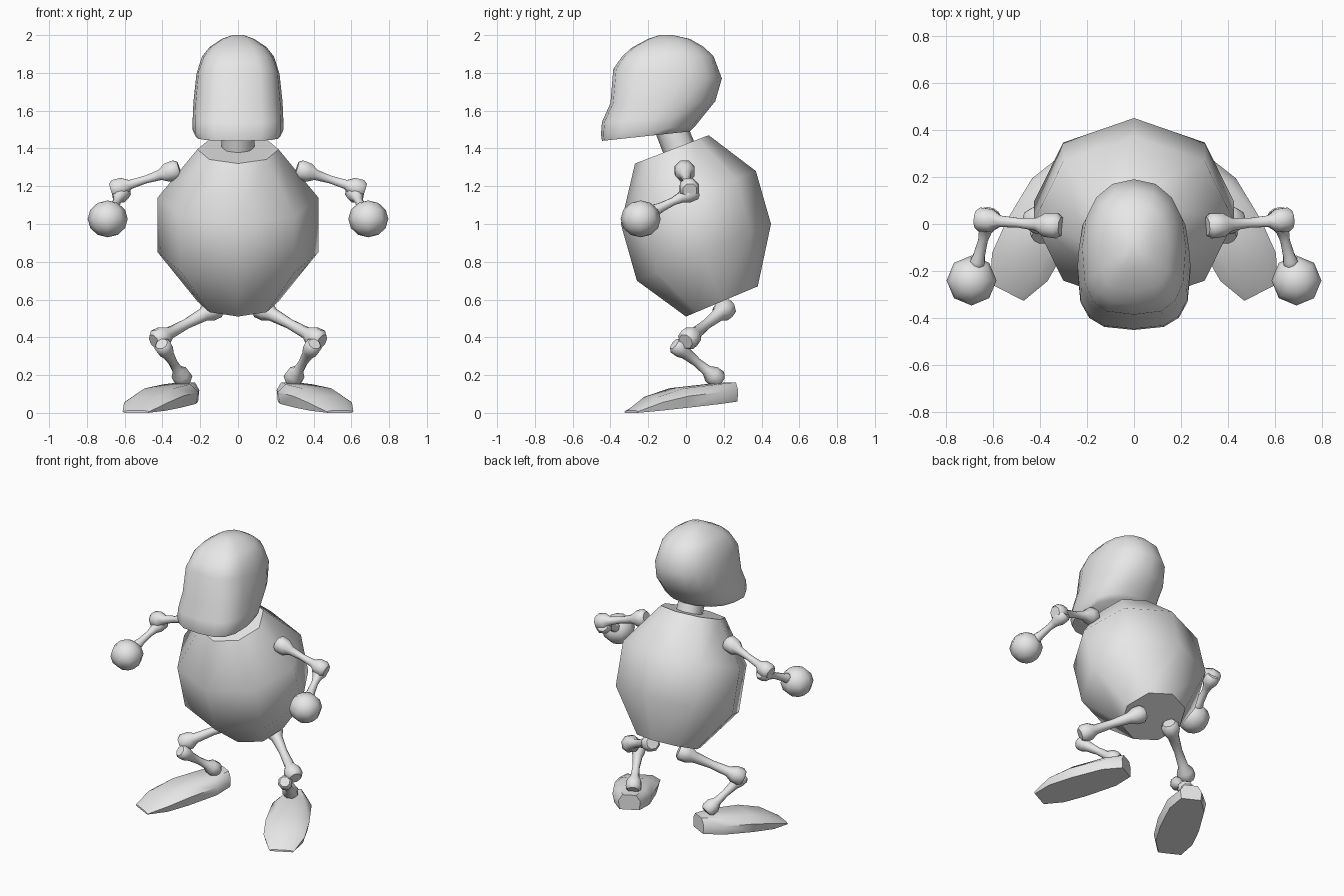
import bpy, bmesh, math
from mathutils import Vector

if "Cube" in bpy.data.objects:
    bpy.data.objects.remove(bpy.data.objects["Cube"])

grey = bpy.data.materials.new("plain_grey")
grey.diffuse_color = (0.8, 0.8, 0.8, 1)
grey.use_nodes = True
grey.node_tree.nodes["Principled BSDF"].inputs["Base Color"].default_value = grey.diffuse_color


def finish(name, bm, angle=50):
    bmesh.ops.recalc_face_normals(bm, faces=bm.faces)
    mesh = bpy.data.meshes.new(name)
    bm.to_mesh(mesh)
    bm.free()
    mesh.materials.append(grey)
    ob = bpy.data.objects.new(name, mesh)
    bpy.context.collection.objects.link(ob)
    bpy.ops.object.select_all(action='DESELECT')
    ob.select_set(True)
    bpy.context.view_layer.objects.active = ob
    bpy.ops.object.shade_smooth_by_angle(angle=math.radians(angle))
    return ob


def loft(name, rings, angle=50):
    """Skin a list of closed rings and cap both ends."""
    bm = bmesh.new()
    vr = [[bm.verts.new(p) for p in r] for r in rings]
    n = len(vr[0])
    for a, b in zip(vr, vr[1:]):
        for i in range(n):
            j = (i + 1) % n
            bm.faces.new((a[i], a[j], b[j], b[i]))
    bm.faces.new(vr[0])
    bm.faces.new(vr[-1])
    return finish(name, bm, angle)


def section(front, back, half, n, power_front=2.0, power_back=2.0):
    """Ring spanning two (y, z) points on the centre plane, with a half width in x."""
    f, b = Vector((0, *front)), Vector((0, *back))
    mid, arm = (f + b) / 2, (f - b) / 2
    ring = []
    for i in range(n):
        t = 2 * math.pi * i / n
        c, s = math.cos(t), math.sin(t)
        e = 2 / (power_front if c > 0 else power_back)
        u = math.copysign(abs(c) ** e, c) if abs(c) > 1e-6 else 0
        w = math.copysign(abs(s) ** e, s) if abs(s) > 1e-6 else 0
        ring.append(mid + arm * u + Vector((half * w, 0, 0)))
    return ring


def bone(name, a, b, ra, rb, shaft, side):
    """Rod with a chunky knob at each end."""
    a, b = Vector(a), Vector(b)
    a.x *= side
    b.x *= side
    axis = b - a
    length = axis.length
    q = axis.to_track_quat('Z', 'Y')
    stations = [(0, .72 * ra), (.35 * ra, ra), (1.2 * ra, .95 * ra),
                (1.9 * ra, shaft * 1.35), (length / 2, shaft),
                (length - 1.9 * rb, shaft * 1.2), (length - 1.2 * rb, .95 * rb),
                (length - .35 * rb, rb), (length, .72 * rb)]
    rings = []
    for d, r in stations:
        rings.append([a + q @ Vector((r * math.cos(t), r * math.sin(t), d))
                      for t in (math.pi * (i + .5) / 4 for i in range(8))])
    loft(name, rings)


# Egg-shaped body, leaning forward
loft("body", [section(f, b, w, 8) for f, b, w in (
    ((0.0, 0.51), (0.38, 0.67), 0.215),
    ((-0.26, 0.70), (0.45, 1.0), 0.425),
    ((-0.345, 1.0), (0.37, 1.28), 0.425),
    ((-0.27, 1.32), (0.12, 1.47), 0.215))])

# Neck
loft("neck", [section(f, b, w, 8) for f, b, w in (
    ((-0.115, 1.36), (0.05, 1.42), 0.088),
    ((-0.165, 1.49), (0.0, 1.54), 0.085))])

# Long-jawed head, squarer at the front than at the back
loft("head", [section(f, b, w, 16, 3.0, 2.2) for f, b, w in (
    ((-0.445, 1.44), (0.02, 1.49), 0.225),
    ((-0.45, 1.475), (0.05, 1.52), 0.24),
    ((-0.445, 1.54), (0.09, 1.57), 0.24),
    ((-0.40, 1.64), (0.155, 1.65), 0.236),
    ((-0.385, 1.82), (0.19, 1.77), 0.22),
    ((-0.34, 1.885), (0.145, 1.89), 0.19),
    ((-0.285, 1.935), (0.09, 1.94), 0.15),
    ((-0.20, 1.98), (0.02, 1.98), 0.085),
    ((-0.14, 2.0), (-0.07, 2.0), 0.03))], 55)

# Foot stations: distance behind toe, half width, sole height, top height
FOOT = ((0.0, .08, .0, .012), (.12, .132, .012, .085), (.27, .14, .027, .13),
        (.48, .125, .048, .152), (.60, .07, .06, .162))

for side, label in ((-1, "left"), (1, "right")):
    # Arms
    bone(label + "_upper_arm", (.31, -.01, 1.292), (.67, .02, 1.178), .057, .055, .022, side)
    bone(label + "_forearm", (.61, .055, 1.18), (.672, -.19, 1.06), .05, .034, .022, side)

    # Hands
    bm = bmesh.new()
    bmesh.ops.create_uvsphere(bm, u_segments=8, v_segments=6, radius=.106)
    for v in bm.verts:
        v.co = Vector((v.co.x + .69 * side, v.co.y - .24, v.co.z * .92 + 1.027))
    finish(label + "_hand", bm, 60)

    # Legs
    bone(label + "_thigh", (.10, .225, .565), (.445, -.002, .378), .058, .058, .027, side)
    bone(label + "_shin", (.405, -.062, .365), (.283, .18, .168), .047, .052, .024, side)

    # Wedge-shaped feet, toes turned out
    toe = Vector((.54, -.29, 0))
    ahead, across = Vector((.455, -.89, 0)), Vector((.89, .455, 0))
    rings = []
    for d, w, lo, hi in FOOT:
        mid = lo + (hi - lo) * .6
        ring = []
        for k, z in ((-.9, lo), (.9, lo), (1, mid), (.62, hi), (-.62, hi), (-1, mid)):
            p = toe - ahead * d + across * (w * k) + Vector((0, 0, z))
            p.x *= side
            ring.append(p)
        rings.append(ring)
    loft(label + "_foot", rings)
